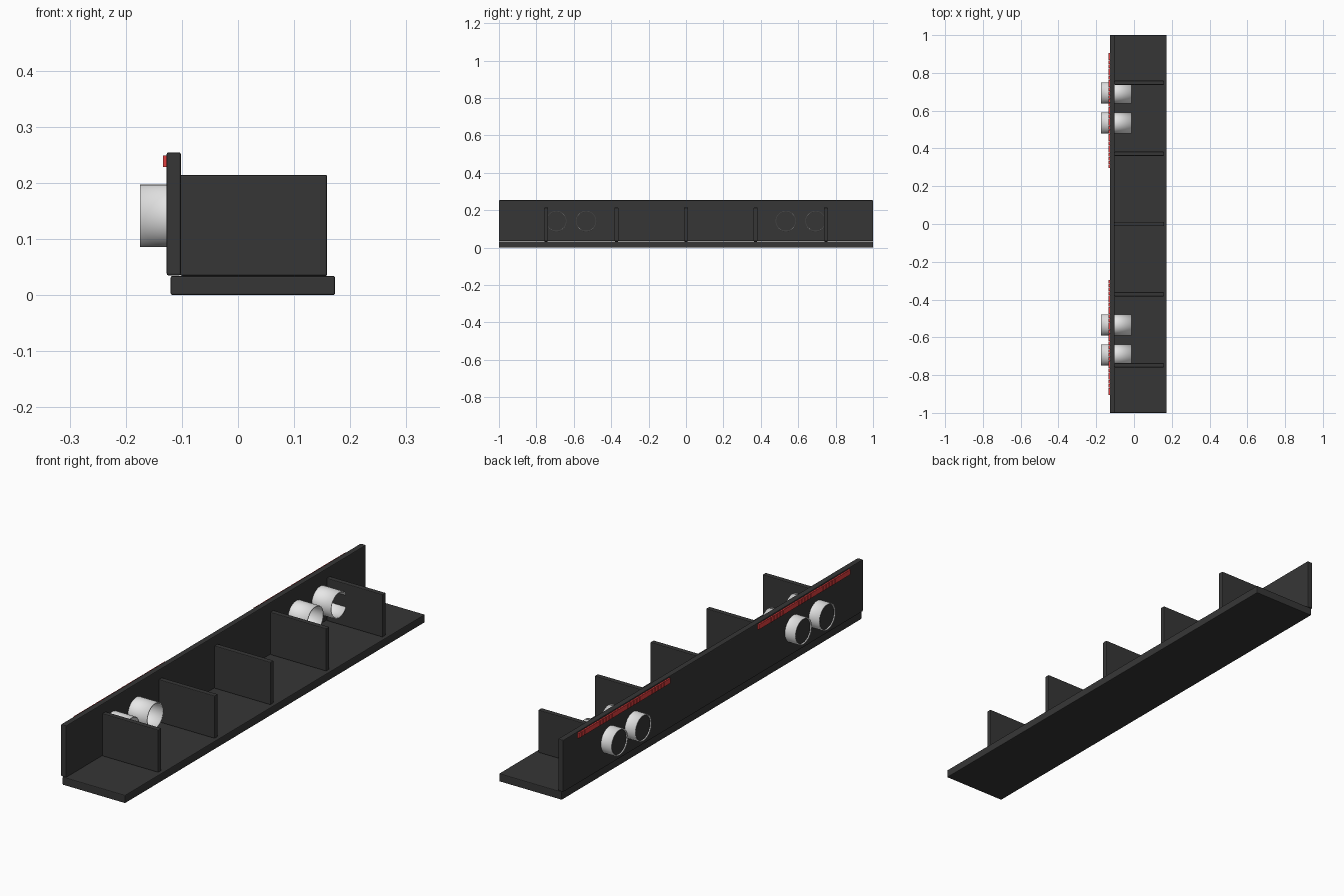
import bpy
import bmesh
from math import pi
from mathutils import Matrix

if "Cube" in bpy.data.objects:
    bpy.data.objects.remove(bpy.data.objects["Cube"], do_unlink=True)


def material(name, rgb):
    m = bpy.data.materials.new(name)
    m.use_nodes = True
    m.diffuse_color = (*rgb, 1)
    m.node_tree.nodes["Principled BSDF"].inputs["Base Color"].default_value = (*rgb, 1)
    return m


BLACK = material("charcoal", (0.037, 0.037, 0.037))
WHITE = material("white", (0.8, 0.8, 0.8))
RED = material("red", (0.75, 0.05, 0.05))


def finish(name, bm, mat):
    mesh = bpy.data.meshes.new(name)
    bm.to_mesh(mesh)
    bm.free()
    mesh.materials.append(mat)
    ob = bpy.data.objects.new(name, mesh)
    bpy.context.collection.objects.link(ob)
    return ob


def add_box(bm, x, y, z):
    spans = (x, y, z)
    centre = Matrix.Translation([(a + b) / 2 for a, b in spans])
    scale = Matrix.Diagonal([b - a for a, b in spans] + [1])
    bmesh.ops.create_cube(bm, size=1, matrix=centre @ scale)


def board(name, x, y, z):
    bm = bmesh.new()
    add_box(bm, x, y, z)
    ob = finish(name, bm, BLACK)
    bevel = ob.modifiers.new("soft_edges", "BEVEL")
    bevel.width = 0.003
    bevel.segments = 2
    return ob


def x_cylinder(bm, x0, x1, y, z, radius, caps):
    place = Matrix.Translation(((x0 + x1) / 2, y, z)) @ Matrix.Rotation(pi / 2, 4, "Y")
    bmesh.ops.create_cone(bm, cap_ends=caps, segments=48, radius1=radius,
                          radius2=radius, depth=x1 - x0, matrix=place)


# Shelf board, upright panel and dividers
board("base", (-0.12, 0.173), (-1, 1), (0, 0.034))
board("upright_panel", (-0.127, -0.102), (-1, 1), (0.035, 0.254))
for i, y in enumerate((-0.748, -0.372, 0, 0.372, 0.748)):
    board(f"divider_{i + 1}", (-0.103, 0.159), (y - 0.011, y + 0.011), (0.034, 0.214))

for side, label in ((1, "back"), (-1, "front")):
    # Pair of thin-walled ports through the panel, dark inside the outer mouth
    for n, offset in enumerate((0.534, 0.693)):
        y = side * offset
        bm = bmesh.new()
        x_cylinder(bm, -0.175, -0.013, y, 0.141, 0.0555, False)
        tube = finish(f"{label}_port_{n + 1}", bm, WHITE)
        wall = tube.modifiers.new("wall", "SOLIDIFY")
        wall.thickness = 0.005
        wall.offset = -1
        bpy.ops.object.select_all(action="DESELECT")
        bpy.context.view_layer.objects.active = tube
        tube.select_set(True)
        bpy.ops.object.shade_smooth_by_angle()

        bm = bmesh.new()
        x_cylinder(bm, -0.171, -0.12, y, 0.141, 0.051, True)
        finish(f"{label}_port_core_{n + 1}", bm, BLACK)

    # Red light strip made of short segments
    bm = bmesh.new()
    count = 30
    pitch = 0.612 / count
    for k in range(count):
        y = side * (0.295 + (k + 0.5) * pitch)
        half = pitch / 2 - 0.001
        add_box(bm, (-0.134, -0.126), (y - half, y + half), (0.228, 0.249))
    finish(f"{label}_light_strip", bm, RED)
